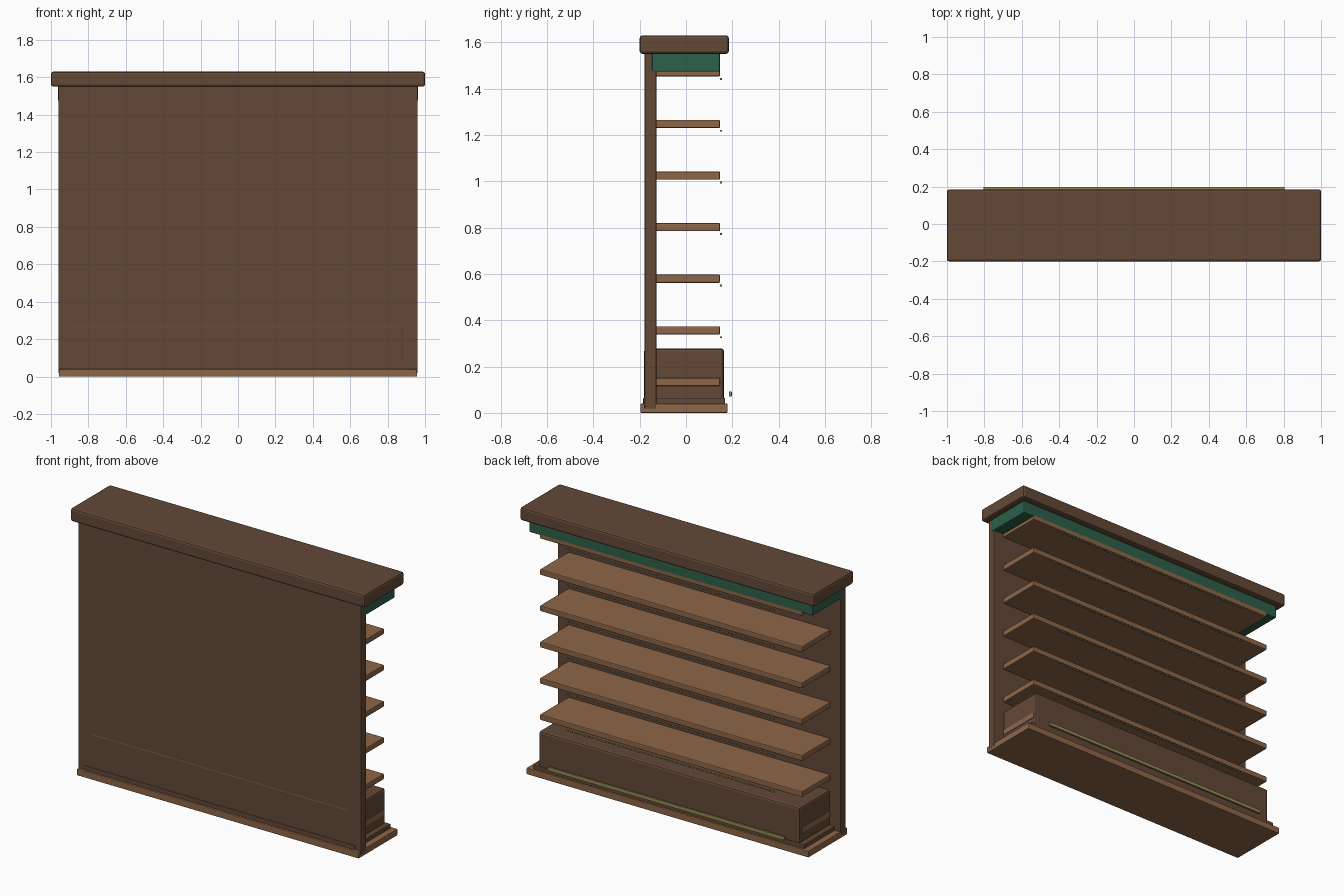
import bpy
import bmesh
from mathutils import Matrix, Vector

if "Cube" in bpy.data.objects:
    bpy.data.objects.remove(bpy.data.objects["Cube"])


def mat(name, rgb):
    m = bpy.data.materials.new(name)
    m.diffuse_color = (*rgb, 1)
    m.use_nodes = True
    m.node_tree.nodes["Principled BSDF"].inputs["Base Color"].default_value = m.diffuse_color
    return m


DARK = mat("dark_wood", (0.125, 0.066, 0.038))
LIGHT = mat("light_wood", (0.27, 0.135, 0.066))
GREEN = mat("green_paint", (0.026, 0.117, 0.067))
BRASS = mat("brass", (0.30, 0.26, 0.09))
BEAD = mat("pale_bead", (0.33, 0.27, 0.15))


def add_box(bm, half_x, y0, y1, z0, z1, cx=0.0):
    centre = Vector((cx, (y0 + y1) / 2, (z0 + z1) / 2))
    size = (2 * half_x, y1 - y0, z1 - z0, 1)
    bmesh.ops.create_cube(bm, size=1, matrix=Matrix.Translation(centre) @ Matrix.Diagonal(size))


def finish(name, bm, material, bevel=0.0):
    if bevel:
        bmesh.ops.bevel(bm, geom=bm.edges[:], offset=bevel, segments=2,
                        profile=0.5, affect='EDGES')
    me = bpy.data.meshes.new(name)
    bm.to_mesh(me)
    bm.free()
    me.materials.append(material)
    ob = bpy.data.objects.new(name, me)
    bpy.context.collection.objects.link(ob)
    return ob


def box(name, half_x, y, z, material, bevel=0.0):
    bm = bmesh.new()
    add_box(bm, half_x, *y, *z)
    return finish(name, bm, material, bevel)


# Carcass: base plank, tall panel, cap and green header
box("base_plank", 0.958, (-0.197, 0.18), (0.0, 0.04), LIGHT, 0.004)
box("tall_panel", 0.96, (-0.179, -0.128), (0.018, 1.56), DARK, 0.004)
box("top_cap", 1.0, (-0.2, 0.185), (1.55, 1.63), DARK, 0.012)
box("green_header", 0.963, (-0.147, 0.147), (1.473, 1.555), GREEN, 0.006)

# Lower chest with its stepped foot
box("chest_foot", 0.92, (-0.185, 0.169), (0.035, 0.065), DARK, 0.004)
box("lower_chest", 0.886, (-0.181, 0.164), (0.05, 0.278), DARK, 0.012)

# Shelves, each with a row of small beads under the open edge;
# the lowest shelf just shows through the chest ends
SPACING = 0.2228
BEADS = 50
for i in range(7):
    z = 0.116 + i * SPACING
    box(f"shelf_{i}", 0.89, (-0.135, 0.147), (z, z + 0.035), LIGHT, 0.005)
    if i == 0:
        continue
    bm = bmesh.new()
    for k in range(BEADS):
        x = -0.7 + 1.4 * k / (BEADS - 1)
        add_box(bm, 0.008, 0.147, 0.155, z - 0.016, z - 0.008, x)
    finish(f"bead_row_{i}", bm, BEAD)

# Foot rail in front of the chest
box("foot_rail", 0.805, (0.185, 0.198), (0.071, 0.092), BRASS, 0.002)
